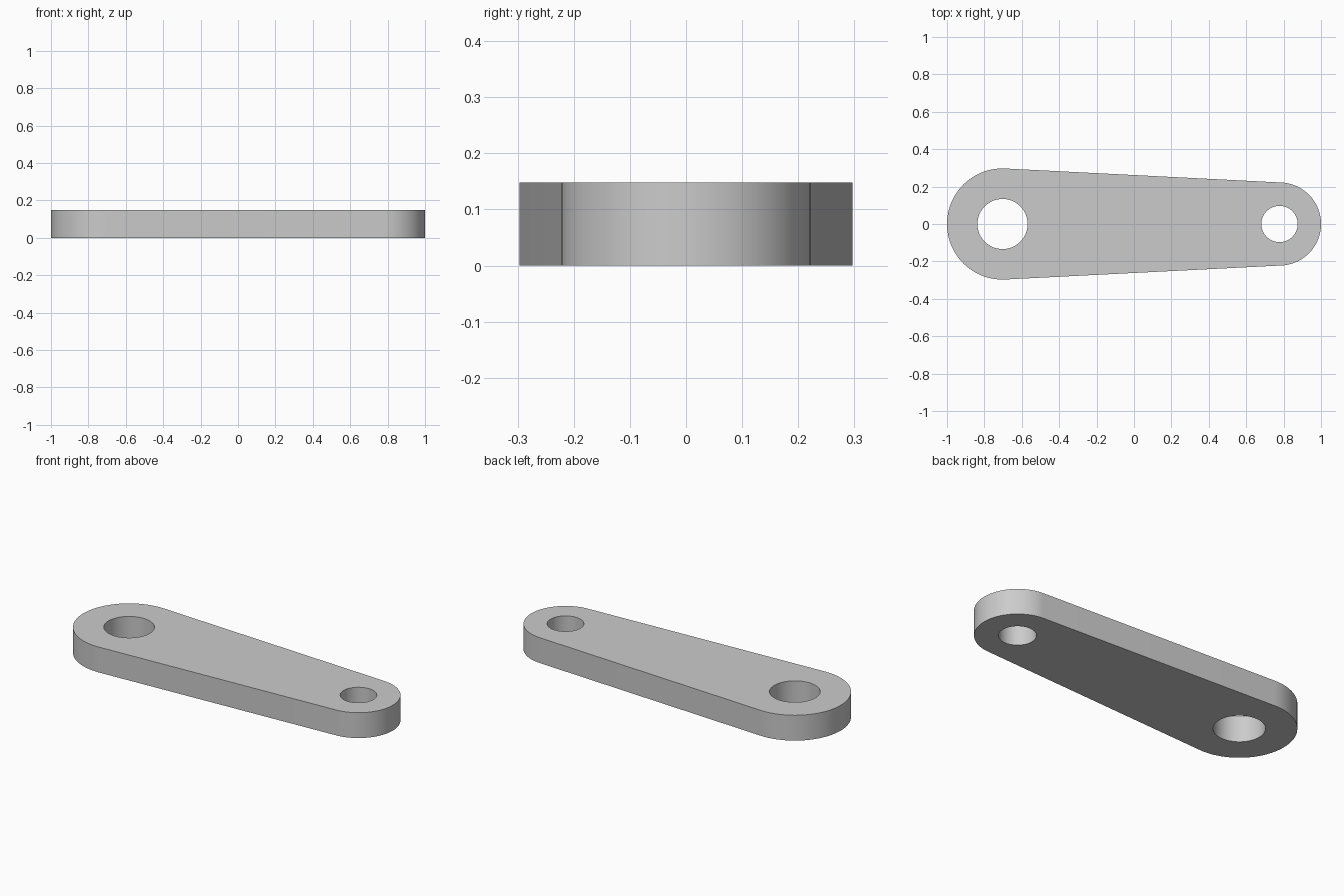
import bpy, bmesh
from math import acos, cos, sin, pi, radians

cube = bpy.data.objects.get("Cube")
if cube:
    bpy.data.objects.remove(cube, do_unlink=True)

THICKNESS = 0.148
BIG_R, SMALL_R = 0.297, 0.222
BIG_X, SMALL_X = -1 + BIG_R, 1 - SMALL_R
BIG_HOLE, SMALL_HOLE = 0.134, 0.097


def arc(cx, radius, start, end, steps):
    """Points along an arc centred on the x axis, both ends included."""
    angles = [start + (end - start) * i / steps for i in range(steps + 1)]
    return [(cx + radius * cos(a), radius * sin(a), 0) for a in angles]


def add_loop(bm, points):
    verts = [bm.verts.new(p) for p in points]
    return [bm.edges.new((v, verts[i - 1])) for i, v in enumerate(verts)]


# Outline: two round ends joined by their common tangents
tangent = acos((BIG_R - SMALL_R) / (SMALL_X - BIG_X))
outline = (arc(SMALL_X, SMALL_R, -tangent, tangent, 48)
           + arc(BIG_X, BIG_R, tangent, 2 * pi - tangent, 48))

bm = bmesh.new()
edges = add_loop(bm, outline)

# Pin holes
for cx, radius in ((BIG_X, BIG_HOLE), (SMALL_X, SMALL_HOLE)):
    edges += add_loop(bm, arc(cx, radius, 0, 2 * pi, 64)[:-1])

# Fill the plate around the holes and raise it to full thickness
bmesh.ops.triangle_fill(bm, use_beauty=True, edges=edges)
raised = bmesh.ops.extrude_face_region(bm, geom=bm.faces[:], use_keep_orig=True)
top = [g for g in raised["geom"] if isinstance(g, bmesh.types.BMVert)]
bmesh.ops.translate(bm, verts=top, vec=(0, 0, THICKNESS))
bmesh.ops.recalc_face_normals(bm, faces=bm.faces[:])

mesh = bpy.data.meshes.new("link_arm")
bm.to_mesh(mesh)
bm.free()
link_arm = bpy.data.objects.new("link_arm", mesh)
bpy.context.collection.objects.link(link_arm)

# Plain grey metal
grey = bpy.data.materials.new("grey")
grey.use_nodes = True
colour = (0.6, 0.6, 0.6, 1)
grey.diffuse_color = colour
grey.node_tree.nodes["Principled BSDF"].inputs["Base Color"].default_value = colour
mesh.materials.append(grey)

# Smooth round walls, crisp rims
bpy.ops.object.select_all(action="DESELECT")
link_arm.select_set(True)
bpy.context.view_layer.objects.active = link_arm
bpy.ops.object.shade_smooth_by_angle(angle=radians(30))
